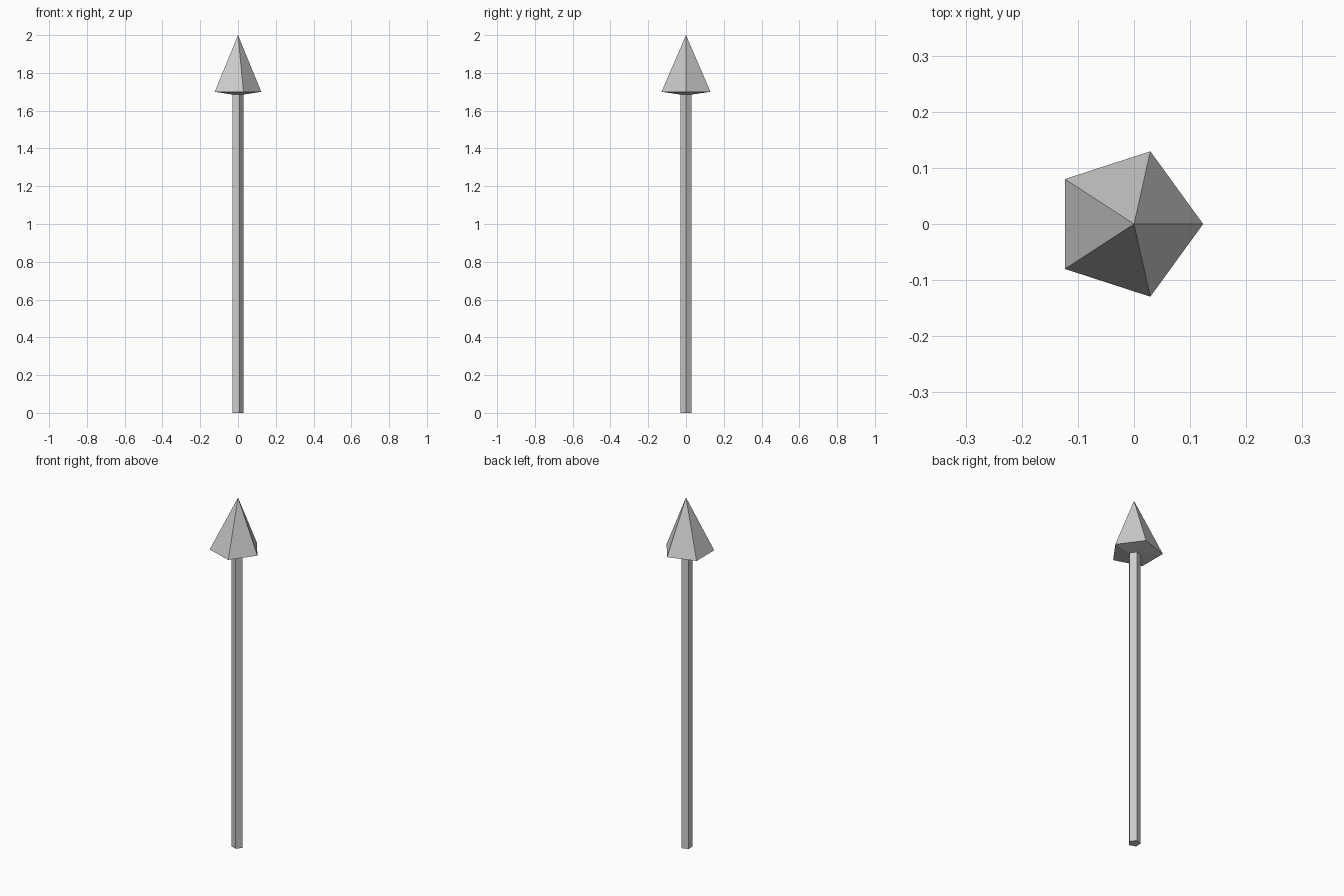
import bpy, bmesh
from math import cos, sin, tau

if "Cube" in bpy.data.objects:
    bpy.data.objects.remove(bpy.data.objects["Cube"])

SIDES = 5


def turned(name, rings, tip=None):
    """Stack pentagon rings (radius, x centre, z), capped or closed to a tip."""
    bm = bmesh.new()
    loops = [[bm.verts.new((cx + r * cos(tau * i / SIDES), r * sin(tau * i / SIDES), z))
              for i in range(SIDES)] for r, cx, z in rings]
    for a, b in zip(loops, loops[1:]):
        for i in range(SIDES):
            j = (i + 1) % SIDES
            bm.faces.new((a[i], a[j], b[j], b[i]))
    bm.faces.new(loops[0][::-1])
    if tip:
        apex = bm.verts.new(tip)
        for i in range(SIDES):
            bm.faces.new((loops[-1][i], loops[-1][(i + 1) % SIDES], apex))
    else:
        bm.faces.new(loops[-1])
    bmesh.ops.recalc_face_normals(bm, faces=bm.faces)
    mesh = bpy.data.meshes.new(name)
    bm.to_mesh(mesh)
    bm.free()
    bpy.context.collection.objects.link(bpy.data.objects.new(name, mesh))


# Slim five-sided pole
turned("shaft", [(0.0316, -0.003, 0), (0.0316, -0.003, 1.69)])

# Pointed head with a slightly bulging underside
turned("arrow_head", [(0.0316, -0.003, 1.685), (0.1362, -0.013, 1.70)], tip=(0, 0, 2))
